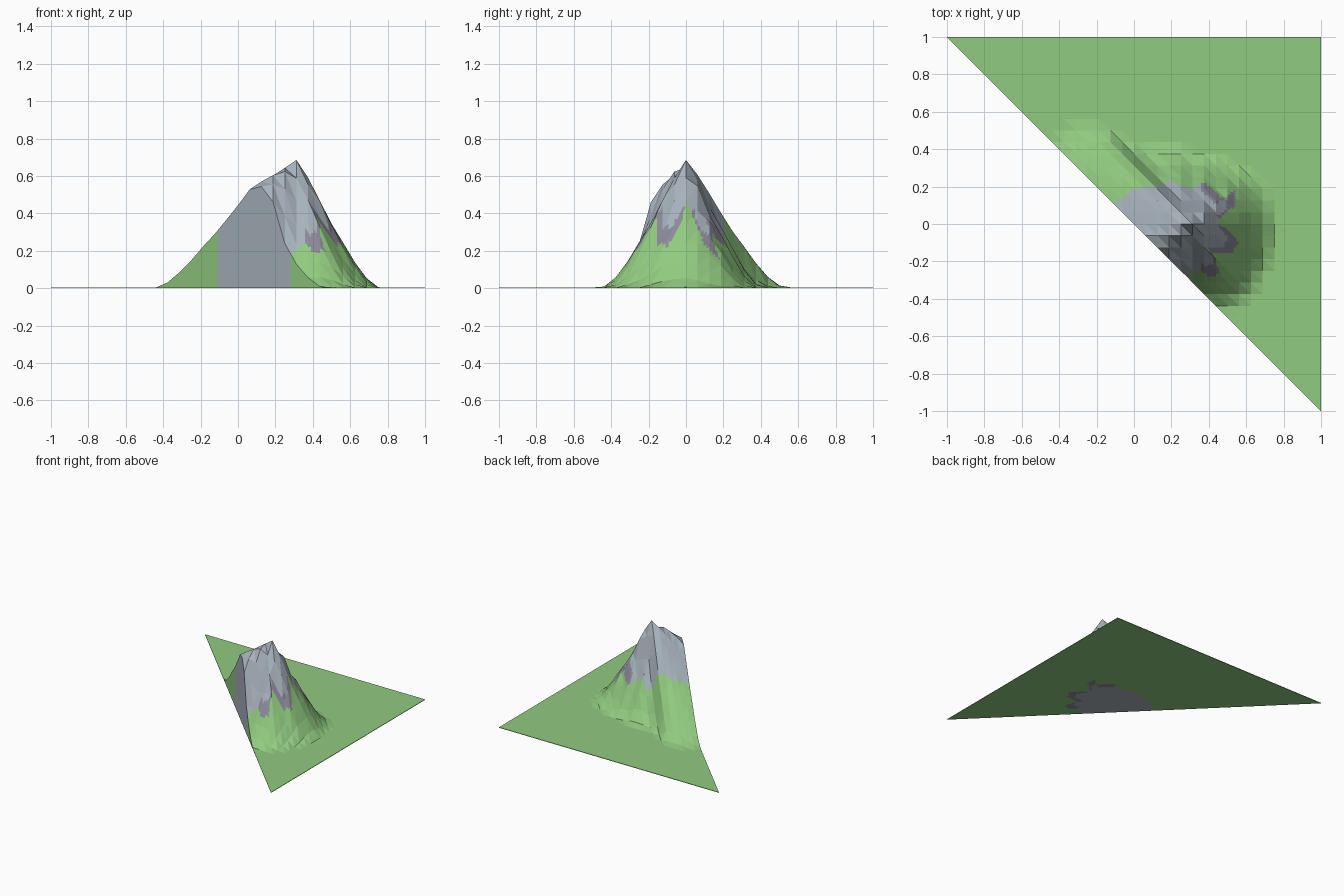
import bpy, bmesh, math
from mathutils import Vector

if "Cube" in bpy.data.objects:
    bpy.data.objects.remove(bpy.data.objects["Cube"])

N = 32                  # terrain cells per side
BASE = 0.004            # thickness of the flat ground
PEAK = Vector((0.3125, 0.0))


def srgb(r, g, b):
    return tuple((c / 255 / 12.92) if c < 11 else ((c / 255 + 0.055) / 1.055) ** 2.4
                 for c in (r, g, b)) + (1.0,)


def make_material(name, colour):
    m = bpy.data.materials.new(name)
    m.diffuse_color = colour
    m.use_nodes = True
    m.node_tree.nodes["Principled BSDF"].inputs["Base Color"].default_value = m.diffuse_color
    return m


def lerp_table(table, v):
    for (a, fa), (b, fb) in zip(table, table[1:]):
        if v <= b:
            return fa + (fb - fa) * (v - a) / (b - a)
    return table[-1][1]


# foot of the mountain: distance from the peak by compass angle
FOOT = [(0, .44), (14, .43), (28, .43), (45, .41), (60, .38), (90, .38), (123, .46),
        (129, .53), (134, .72), (142, .84), (150, .87), (165, .91), (180, 1.0),
        (193, 1.2), (214, 1.14), (238, .74), (256, .45), (270, .43), (280, .45),
        (293, .48), (310, .48), (327, .45), (360, .44)]
# slope profile: height by fraction of the way to the foot
SLOPE = [(0, .686), (.15, .585), (.3, .455), (.45, .325), (.58, .235), (.7, .145),
         (.82, .07), (.9, .03), (1, BASE)]
# outline of the bare rock, seen from above
ROCK = [(-.11, .11), (-.05, .14), (0, .19), (.1, .2), (.2, .23), (.3, .19), (.37, .225),
        (.42, .19), (.47, .13), (.54, .18), (.54, .1), (.47, .04), (.44, 0), (.5, -.03),
        (.56, -.1), (.52, -.16), (.42, -.16), (.46, -.26), (.41, -.29), (.36, -.25),
        (.28, -.28), (.2, -.35), (-.2, .05)]


def height(x, y):
    d = Vector((x, y)) - PEAK
    ang = math.degrees(math.atan2(d.y, d.x)) % 360
    t = d.length / lerp_table(FOOT, ang)
    z = lerp_table(SLOPE, t)
    # shallow gullies on the open slopes
    if 0.2 < t < 0.9 and (ang < 130 or ang > 290):
        z *= 1 + 0.05 * math.sin(math.radians(ang * 11))
    return max(z, BASE)


def in_rock(x, y):
    inside = False
    for (x1, y1), (x2, y2) in zip(ROCK, ROCK[1:] + ROCK[:1]):
        if (y1 > y) != (y2 > y) and x < x1 + (x2 - x1) * (y - y1) / (y2 - y1):
            inside = not inside
    return inside


def colour_index(x, y):
    if not in_rock(x, y):
        return 0
    # purple scree on the eastern fringe of the rock
    dx, dy = x - PEAK.x, y - PEAK.y
    if x > 0.36 and math.hypot(dx, dy) > 0.14 and not in_rock(x + dx * .28, y + dy * .28):
        return 2
    return 1


# mountain half: triangular grid cut off along the diagonal
bm = bmesh.new()
grid = {}
for i in range(N + 1):
    for j in range(N - i, N + 1):
        x, y = -1 + 2 * i / N, -1 + 2 * j / N
        grid[i, j] = bm.verts.new((x, y, height(x, y)))
for i in range(N + 1):
    for j in range(N + 1):
        for tri in (((i, j), (i + 1, j), (i, j + 1)),
                    ((i + 1, j), (i + 1, j + 1), (i, j + 1))):
            if all(k in grid for k in tri):
                bm.faces.new([grid[k] for k in tri])

# finer faces so the colour borders follow the rock outline
bmesh.ops.subdivide_edges(bm, edges=bm.edges[:], cuts=3, use_grid_fill=True)

# flat underside and vertical cut walls
ext = bmesh.ops.extrude_face_region(bm, geom=bm.faces[:], use_keep_orig=True)
for v in ext["geom"]:
    if isinstance(v, bmesh.types.BMVert):
        v.co.z = 0
bmesh.ops.recalc_face_normals(bm, faces=bm.faces[:])

for f in bm.faces:
    c = f.calc_center_median()
    if abs(c.x + c.y) < 1e-4:           # cliff wall
        f.material_index = 1 if -0.11 < c.x < 0.28 else 0
    else:
        f.material_index = colour_index(c.x, c.y)

mesh = bpy.data.meshes.new("mountain_terrain")
bm.to_mesh(mesh)
bm.free()
for m in (make_material("grass_green", srgb(145, 203, 128)),
          make_material("rock_grey", srgb(167, 178, 187)),
          make_material("scree_purple", srgb(140, 138, 154))):
    mesh.materials.append(m)
obj = bpy.data.objects.new("mountain_terrain", mesh)
bpy.context.collection.objects.link(obj)
